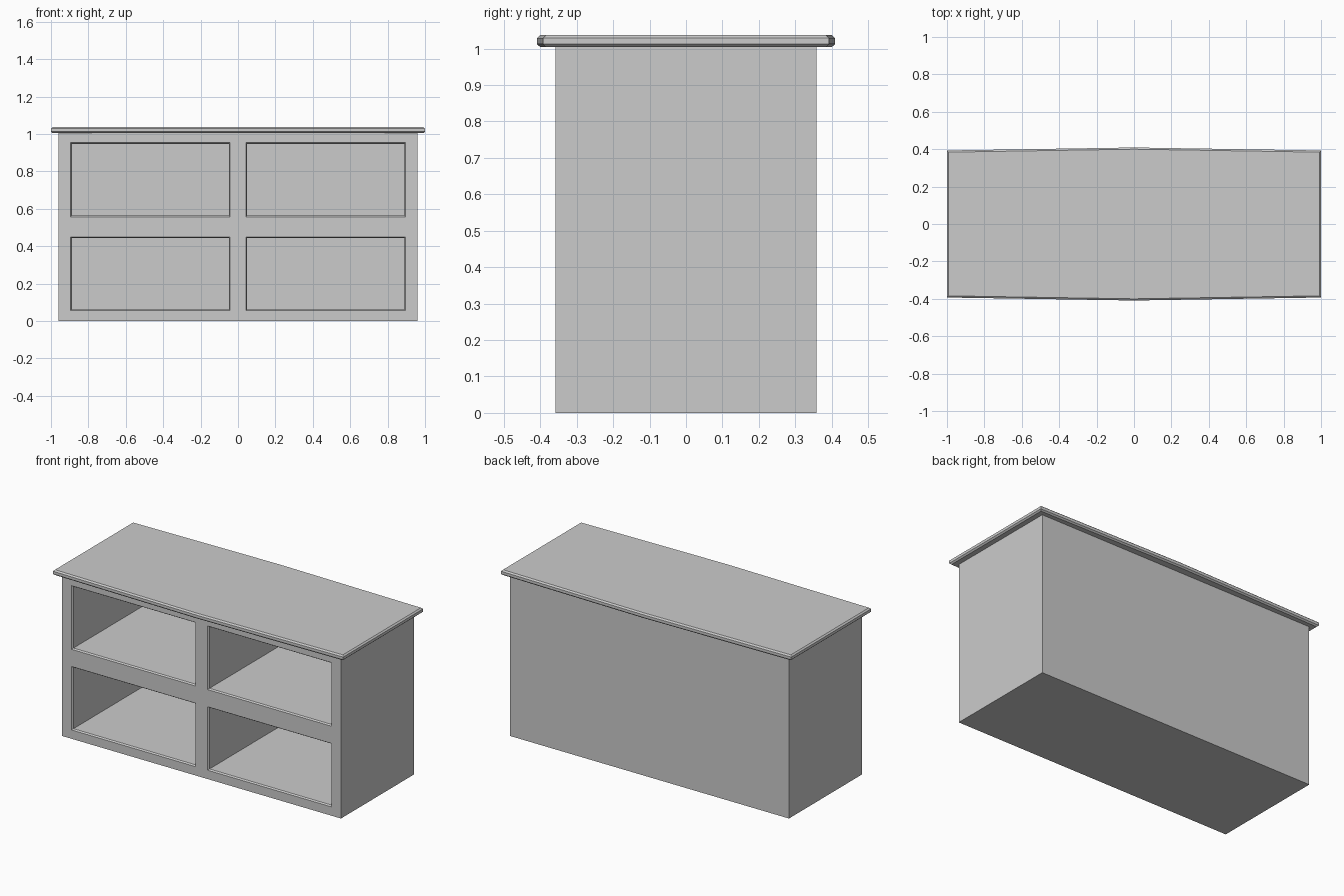
import bpy, bmesh

if "Cube" in bpy.data.objects:
    bpy.data.objects.remove(bpy.data.objects["Cube"])


def make_object(name, bm):
    bmesh.ops.recalc_face_normals(bm, faces=bm.faces)
    mesh = bpy.data.meshes.new(name)
    bm.to_mesh(mesh)
    bm.free()
    obj = bpy.data.objects.new(name, mesh)
    bpy.context.collection.objects.link(obj)
    return obj


def cabinet():
    # front face as a grid; the cells between the rails become compartments
    xs = [-0.96, -0.895, -0.042, 0.042, 0.895, 0.96]
    zs = [0, 0.055, 0.45, 0.557, 0.953, 1.004]
    front, back, cavity_back, rim = -0.358, 0.358, 0.345, 0.009
    bm = bmesh.new()
    grid = [[bm.verts.new((x, front, z)) for x in xs] for z in zs]
    cells = []
    for j in range(5):
        for i in range(5):
            f = bm.faces.new((grid[j][i], grid[j][i + 1],
                              grid[j + 1][i + 1], grid[j + 1][i]))
            if i in (1, 3) and j in (1, 3):
                cells.append(f)

    # sides and back
    border = [e for e in bm.edges if e.is_boundary]
    out = bmesh.ops.extrude_edge_only(bm, edges=border)["geom"]
    for v in out:
        if isinstance(v, bmesh.types.BMVert):
            v.co.y = back
    rear = [e for e in bm.edges if e.is_boundary]
    bmesh.ops.contextual_create(bm, geom=rear)

    # chamfered rim, then the deep compartment
    for f in cells:
        bmesh.ops.inset_individual(bm, faces=[f], thickness=rim)
        for v in f.verts:
            v.co.y = front + rim
        new = bmesh.ops.extrude_discrete_faces(bm, faces=[f])["faces"][0]
        for v in new.verts:
            v.co.y = cavity_back
    return make_object("cabinet", bm)


def countertop():
    # slightly bowed outline, stacked with chamfered edges
    profile = [(0.009, 1.004), (0, 1.012), (0, 1.029), (0.009, 1.037)]
    bm = bmesh.new()
    rings = []
    for d, z in profile:
        half = [(-1 + d, -0.393 + d), (0, -0.409 + d), (1 - d, -0.393 + d)]
        outline = half + [(-x, -y) for x, y in half]
        rings.append([bm.verts.new((x, y, z)) for x, y in outline])
    for a, b in zip(rings, rings[1:]):
        for i in range(6):
            k = (i + 1) % 6
            bm.faces.new((a[i], a[k], b[k], b[i]))
    bm.faces.new(rings[0][::-1])
    bm.faces.new(rings[-1])
    return make_object("countertop", bm)


cabinet()
countertop()
